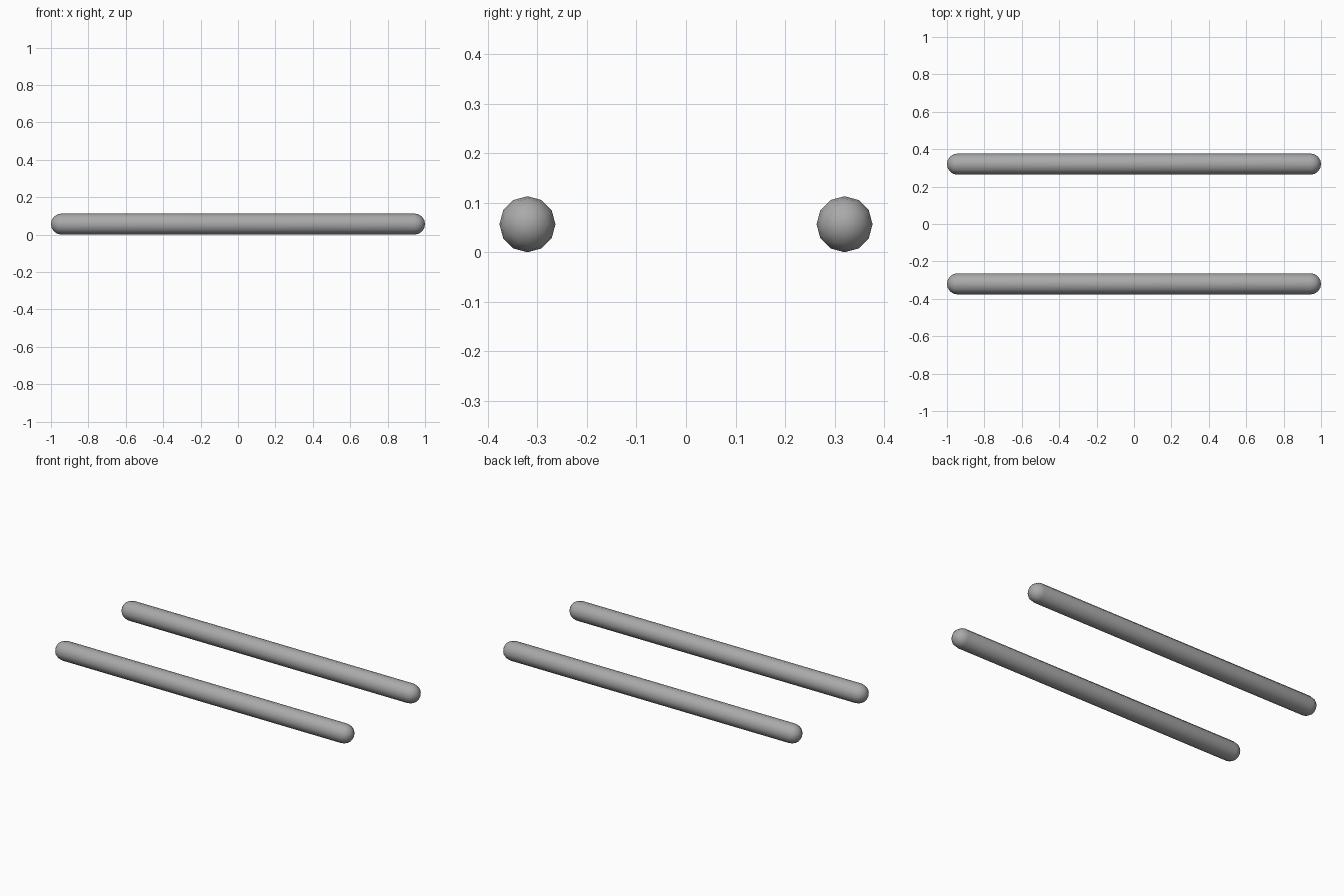
import bpy, bmesh, math

if "Cube" in bpy.data.objects:
    bpy.data.objects.remove(bpy.data.objects["Cube"])

RADIUS, HALF_LENGTH, SPACING = 0.0565, 1.0, 0.32
SIDES, CAP_RINGS = 12, 4

# Dark grey finish
grey = bpy.data.materials.new("dark_grey")
grey.diffuse_color = (0.4, 0.4, 0.4, 1)
grey.use_nodes = True
grey.node_tree.nodes["Principled BSDF"].inputs["Base Color"].default_value = grey.diffuse_color


def capsule_bar(name, y):
    """Round-ended bar along x, resting on the ground."""
    bm = bmesh.new()
    # Half profile: quarter arc, straight side, quarter arc
    straight = HALF_LENGTH - RADIUS
    arc = [i * math.pi / 2 / CAP_RINGS for i in range(1, CAP_RINGS + 1)]
    right = [(straight + RADIUS * math.cos(a), RADIUS * math.sin(a)) for a in arc]
    profile = right + [(-x, r) for x, r in reversed(right)]

    # Rings around the x axis
    rings = []
    for x, r in profile:
        angles = [2 * math.pi * k / SIDES for k in range(SIDES)]
        rings.append([bm.verts.new((x, r * math.cos(a), r * math.sin(a))) for a in angles])
    for a, b in zip(rings, rings[1:]):
        for k in range(SIDES):
            n = (k + 1) % SIDES
            bm.faces.new((a[k], a[n], b[n], b[k]))

    # Poles closing both ends
    for ring, x in ((rings[0], HALF_LENGTH), (rings[-1], -HALF_LENGTH)):
        pole = bm.verts.new((x, 0, 0))
        for k in range(SIDES):
            bm.faces.new((pole, ring[k], ring[(k + 1) % SIDES]))

    bmesh.ops.recalc_face_normals(bm, faces=bm.faces[:])
    for f in bm.faces:
        f.smooth = True
    mesh = bpy.data.meshes.new(name)
    bm.to_mesh(mesh)
    bm.free()
    mesh.materials.append(grey)
    obj = bpy.data.objects.new(name, mesh)
    obj.location = (0, y, RADIUS)
    bpy.context.collection.objects.link(obj)
    return obj


# Parallel pair of bars
capsule_bar("front_bar", -SPACING)
capsule_bar("back_bar", SPACING)
